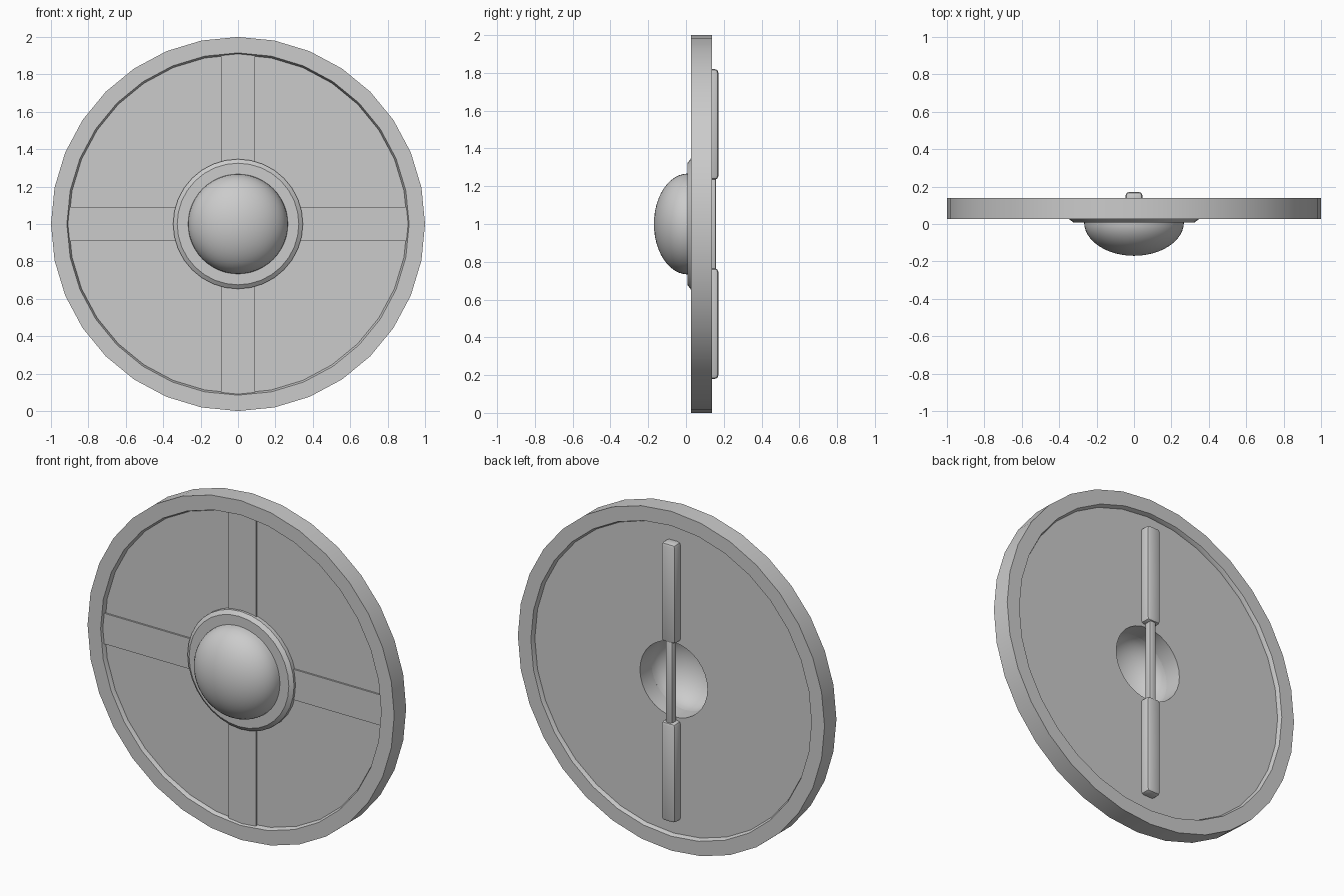
import bpy, bmesh, math
from mathutils import Vector, Matrix

cube = bpy.data.objects.get("Cube")
if cube:
    bpy.data.objects.remove(cube)

grey = bpy.data.materials.new("plain_grey")
grey.use_nodes = True
grey.diffuse_color = (0.6, 0.6, 0.6, 1)
grey.node_tree.nodes["Principled BSDF"].inputs["Base Color"].default_value = (0.6, 0.6, 0.6, 1)

MID = 1.0  # height of the shield centre


def finish(bm, name):
    """Turn a bmesh into a shaded object."""
    bmesh.ops.remove_doubles(bm, verts=bm.verts, dist=1e-5)
    bmesh.ops.recalc_face_normals(bm, faces=bm.faces)
    mesh = bpy.data.meshes.new(name)
    bm.to_mesh(mesh)
    bm.free()
    mesh.materials.append(grey)
    obj = bpy.data.objects.new(name, mesh)
    bpy.context.collection.objects.link(obj)
    bpy.ops.object.select_all(action="DESELECT")
    obj.select_set(True)
    bpy.context.view_layer.objects.active = obj
    bpy.ops.object.shade_smooth_by_angle(angle=math.radians(30))
    return obj


def lathe(name, profile, sides=32, closed=True):
    """Spin (radius, y) points around the shield's front-to-back axis."""
    bm = bmesh.new()
    verts = [bm.verts.new((r, y, MID)) for r, y in profile]
    pairs = list(zip(verts, verts[1:]))
    if closed:
        pairs.append((verts[-1], verts[0]))
    edges = [bm.edges.new(p) for p in pairs]
    bmesh.ops.spin(bm, geom=verts + edges, cent=(0, 0, MID), axis=(0, 1, 0),
                   angle=math.tau, steps=sides, use_merge=True)
    return finish(bm, name)


def box(name, low, high, turn=0, bevel=0):
    """Box between two corners (z from the centre), turned about the y axis."""
    low, high = Vector(low), Vector(high)
    bm = bmesh.new()
    bmesh.ops.create_cube(bm, size=1)
    bmesh.ops.scale(bm, vec=high - low, verts=bm.verts)
    bmesh.ops.translate(bm, vec=(low + high) / 2, verts=bm.verts)
    if bevel:
        bmesh.ops.bevel(bm, geom=bm.edges[:], offset=bevel, segments=2,
                        profile=0.5, affect="EDGES")
    bm.transform(Matrix.Translation((0, 0, MID)) @ Matrix.Rotation(turn, 4, "Y"))
    return finish(bm, name)


# Rim with sloped inner lips, and the board with its central hole
lathe("rim", [(1, 0.027), (1, 0.138), (0.915, 0.138), (0.905, 0.115),
              (0.905, 0.05), (0.915, 0.027)])
lathe("board", [(0.22, 0.05), (0.92, 0.05), (0.92, 0.115), (0.22, 0.115)])

# Four straps across the front
for i, side in enumerate(("top", "left", "bottom", "right")):
    box(side + "_strap", (-0.09, 0.04, 0.32), (0.09, 0.06, 0.915), i * math.pi / 2)

# Boss: flat collar and hollow dome
lathe("boss_collar", [(0.22, 0.055), (0.347, 0.055), (0.347, 0.026),
                      (0.325, 0.009), (0.22, 0.009)])


def dome_arc(radius, depth, base, steps=12):
    angles = [i * math.pi / 2 / steps for i in range(steps + 1)]
    return [(radius * math.cos(a), base - depth * math.sin(a)) for a in angles]


lathe("boss_dome", dome_arc(0.267, 0.18, 0.01) + dome_arc(0.22, 0.16, 0.01)[::-1], 48)

# Handle on the back: two thick arms joined by a slim grip
for name, turn in (("upper", 0), ("lower", math.pi)):
    box(name + "_handle_arm", (-0.045, 0.09, 0.235), (0.045, 0.171, 0.82), turn, 0.018)
box("handle_grip", (-0.022, 0.116, -0.26), (0.022, 0.16, 0.26), 0, 0.01)
